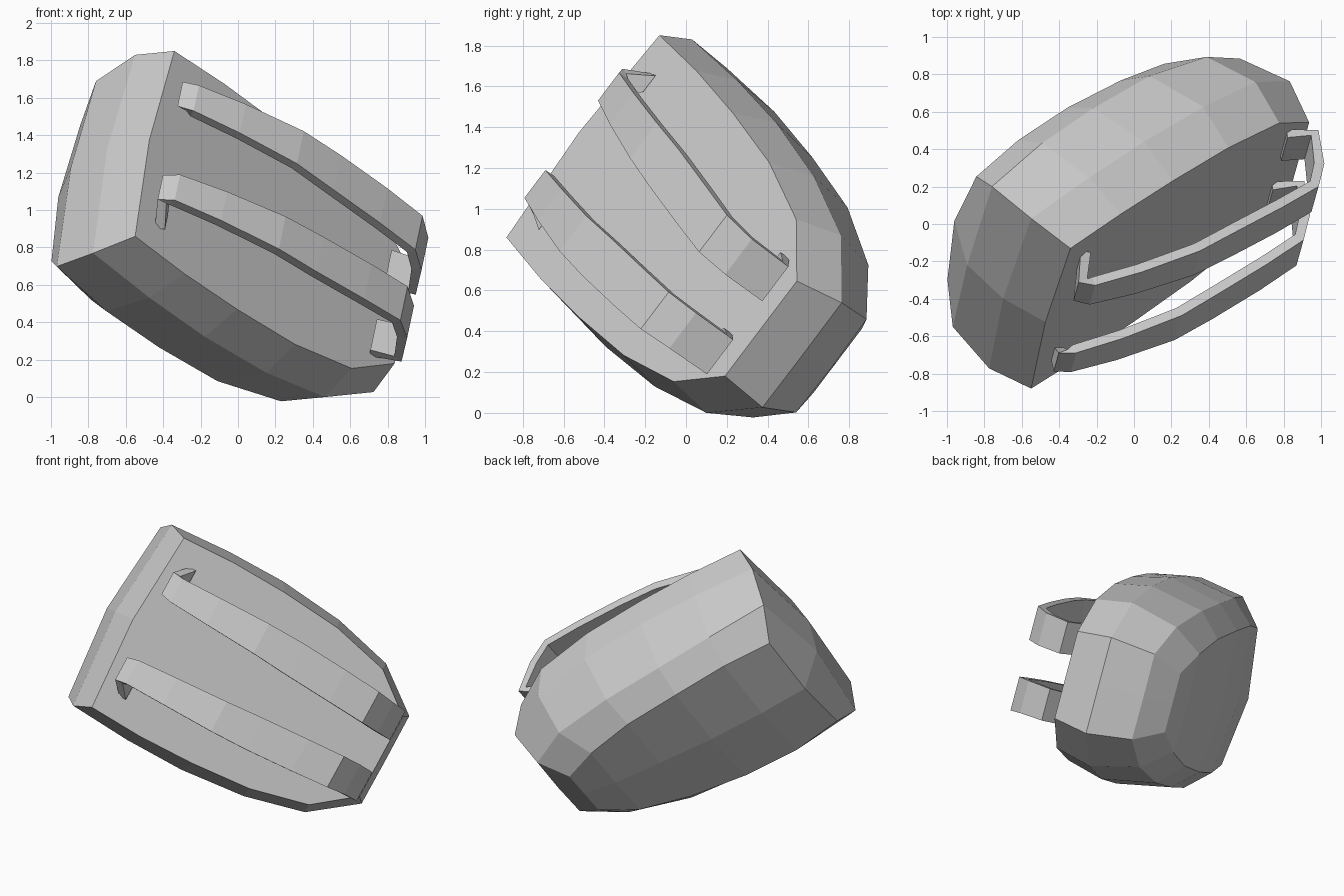
import bpy, bmesh
from mathutils import Matrix, Vector

if "Cube" in bpy.data.objects:
    bpy.data.objects.remove(bpy.data.objects["Cube"])

# Tilted frame of the bag: local x = width, y = along the bag, z = depth away from the straps
U = Vector((0.167, 0.595, 0.786)).normalized()
V = Vector((0.72, 0.472, -0.509)).normalized()
D = U.cross(V)
FRAME = Matrix((U, V, D)).transposed().to_4x4()
FRAME.translation = (-0.445, -0.505, 1.355)


def make(name, bm):
    bmesh.ops.remove_doubles(bm, verts=bm.verts, dist=0.0005)
    bmesh.ops.recalc_face_normals(bm, faces=bm.faces)
    mesh = bpy.data.meshes.new(name)
    bm.to_mesh(mesh)
    bm.free()
    ob = bpy.data.objects.new(name, mesh)
    bpy.context.collection.objects.link(ob)
    ob.matrix_world = FRAME
    return ob


def grid(bm, rows):
    vs = [[bm.verts.new(p) for p in r] for r in rows]
    for r, s in zip(vs, vs[1:]):
        for i in range(len(r) - 1):
            bm.faces.new((r[i], r[i + 1], s[i + 1], s[i]))


# Bag body: side lines running from base to tip, each (half width, length, depth)
back_edge = [(.63, 0, 0), (.645, .37, 0), (.635, .76, 0), (.60, 1.18, 0), (.505, 1.58, 0), (.296, 1.85, 0)]
side_back = [(.674, -.065, .253), (.70, .36, .255), (.70, .77, .255), (.655, 1.22, .255), (.554, 1.63, .255), (.326, 1.933, .25)]
side_front = [(.63, -.064, .554), (.645, .35, .60), (.625, .75, .615), (.585, 1.17, .61), (.475, 1.58, .57), (.29, 1.84, .537)]
front_edge = [(.464, .02, .727), (.50, .35, .755), (.48, .73, .765), (.43, 1.12, .75), (.335, 1.45, .735), (.20, 1.68, .70)]
lines = [back_edge, side_back, side_front, front_edge]

bm = bmesh.new()
for s in (1, -1):
    rows = [[(s * a, b, c) for a, b, c in ln] for ln in lines]
    mid_back = [(0, b - (.04 if i == 0 else 0), 0) for i, (a, b, c) in enumerate(back_edge)]
    mid_front = [(0, b, c + .06 * (1 - i / 5)) for i, (a, b, c) in enumerate(front_edge)]
    grid(bm, [mid_back] + rows + [mid_front])
    # bulging base and rounded tip, half each
    base_mid = [mid_back[0], (0, -.12, .25), (0, -.125, .53), mid_front[0]]
    grid(bm, [base_mid, [r[0] for r in rows]])
    tip_mid = [mid_back[5], (0, 1.935, .25), (0, 1.845, .54), mid_front[5]]
    grid(bm, [[r[5] for r in rows], tip_mid])
make("bag_body", bm)

# Shoulder straps: (length, height off the back, inner and outer distance from centre)
path = [(.13, -.02, .38, .48), (.03, .09, .235, .40), (.095, .153, .217, .39), (.36, .24, .20, .395),
        (.71, .325, .18, .40), (.97, .345, .16, .395), (1.30, .365, .14, .375), (1.56, .37, .125, .355),
        (1.70, .27, .12, .34), (1.83, .085, .12, .335), (1.69, -.02, .13, .34)]
T = .055


def strap(name, s):
    bm = bmesh.new()
    rings = []
    for i, (b, h, a0, a1) in enumerate(path):
        p, q = path[max(i - 1, 0)], path[min(i + 1, len(path) - 1)]
        t = Vector((q[0] - p[0], q[1] - p[1])).normalized()
        nb, nh = b + t.y * T, h - t.x * T
        ring = [(a0, b, h), (a1, b, h), (a1, nb, nh), (a0, nb, nh)]
        rings.append([bm.verts.new((s * x, y, -z)) for x, y, z in ring])
    for r, n in zip(rings, rings[1:]):
        for k in range(4):
            m = (k + 1) % 4
            bm.faces.new((r[k], r[m], n[m], n[k]))
    bm.faces.new(rings[0])
    bm.faces.new(rings[-1])
    make(name, bm)


strap("upper_strap", 1)
strap("lower_strap", -1)
